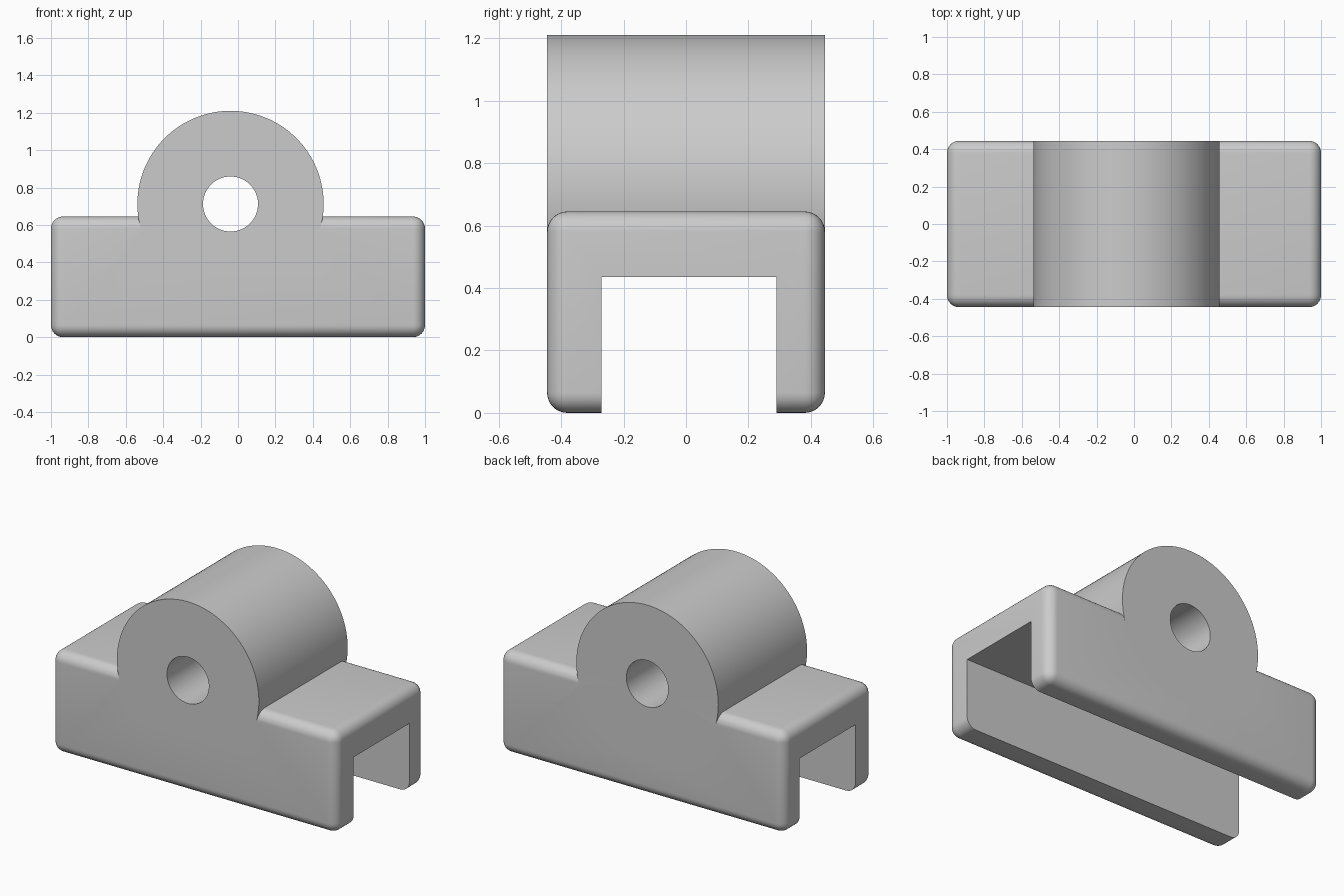
import bpy
import math

cube = bpy.data.objects.get("Cube")
if cube:
    bpy.data.objects.remove(cube, do_unlink=True)

HALF_DEPTH = 0.445
BLOCK_HEIGHT = 0.645
BARREL_X, BARREL_Z = -0.04, 0.712

grey = bpy.data.materials.new("plain grey")
grey.use_nodes = True
colour = (0.6, 0.6, 0.6, 1)
grey.diffuse_color = colour
grey.node_tree.nodes["Principled BSDF"].inputs["Base Color"].default_value = colour


def box(name, low, high):
    centre = [(a + b) / 2 for a, b in zip(low, high)]
    bpy.ops.mesh.primitive_cube_add(size=1, location=centre)
    obj = bpy.context.object
    obj.name = name
    obj.scale = [b - a for a, b in zip(low, high)]
    bpy.ops.object.transform_apply(location=True, rotation=False, scale=True)
    return obj


def barrel(name, radius, length):
    bpy.ops.mesh.primitive_cylinder_add(
        vertices=128, radius=radius, depth=length,
        location=(BARREL_X, 0, BARREL_Z), rotation=(math.pi / 2, 0, 0))
    obj = bpy.context.object
    obj.name = name
    bpy.ops.object.transform_apply(location=True, rotation=True, scale=True)
    return obj


def apply(obj, modifier):
    bpy.context.view_layer.objects.active = obj
    bpy.ops.object.modifier_apply(modifier=modifier.name)


def combine(obj, other, operation):
    mod = obj.modifiers.new(operation.lower(), 'BOOLEAN')
    mod.operation = operation
    mod.solver = 'EXACT'
    mod.object = other
    apply(obj, mod)
    bpy.data.objects.remove(other, do_unlink=True)


# Rounded base block
bracket = box("bracket_body", (-1, -HALF_DEPTH, 0), (1, HALF_DEPTH, BLOCK_HEIGHT))
bevel = bracket.modifiers.new("rounding", 'BEVEL')
bevel.width = 0.065
bevel.segments = 8
apply(bracket, bevel)

# Barrel across the top, then the bore and the lengthwise channel
combine(bracket, barrel("barrel", 0.498, 2 * HALF_DEPTH), 'UNION')
combine(bracket, barrel("bore_cutter", 0.147, 2), 'DIFFERENCE')
combine(bracket, box("channel_cutter", (-2, -0.27, -1), (2, 0.29, 0.435)), 'DIFFERENCE')

# Finish
bracket.data.materials.clear()
bracket.data.materials.append(grey)
for face in bracket.data.polygons:
    face.material_index = 0
bpy.ops.object.select_all(action='DESELECT')
bracket.select_set(True)
bpy.context.view_layer.objects.active = bracket
bpy.ops.object.shade_smooth_by_angle(angle=math.radians(30))
